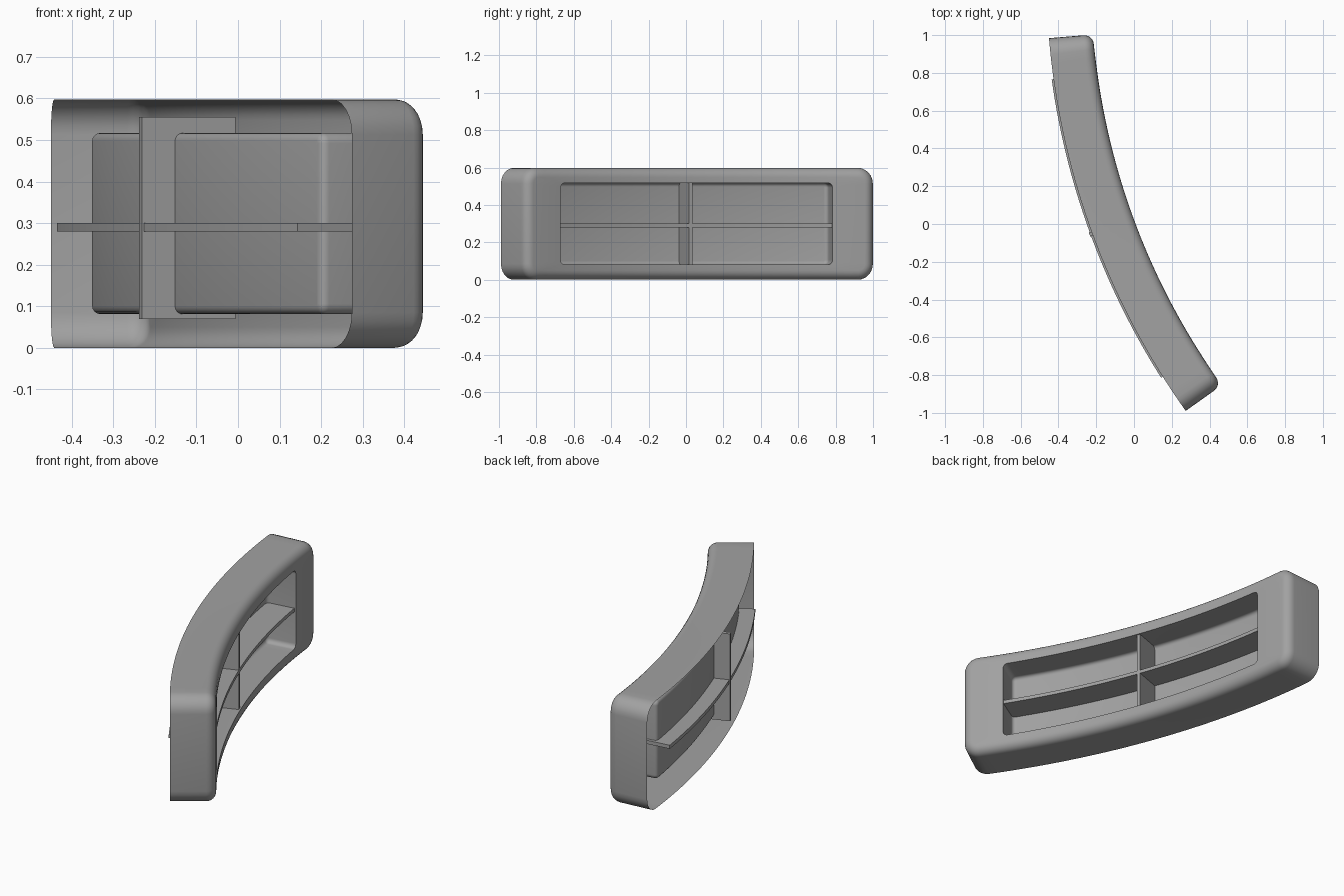
import bpy, bmesh
from math import sin, cos, pi, radians

cube = bpy.data.objects.get("Cube")
if cube:
    bpy.data.objects.remove(cube, do_unlink=True)

CX, CY = 3.506, 1.316            # centre of the plan arc
R_BACK, R_FRONT = 3.97, 3.737    # open back rim and concave front face
R_PANEL = 3.9                    # floor of the recess
MID_ANGLE = radians(20.15)
MID_Z = 0.299

grey = bpy.data.materials.new("plain_grey")
grey.use_nodes = True
grey.diffuse_color = (0.36, 0.36, 0.36, 1)
grey.node_tree.nodes["Principled BSDF"].inputs["Base Color"].default_value = (0.36, 0.36, 0.36, 1)


def bend(angle, r, z):
    """Place a point on the plan arc."""
    return (CX - r * cos(angle), CY - r * sin(angle), z)


def finish(bm, name):
    mesh = bpy.data.meshes.new(name)
    bm.to_mesh(mesh)
    bm.free()
    mesh.materials.append(grey)
    obj = bpy.data.objects.new(name, mesh)
    bpy.context.collection.objects.link(obj)
    bpy.ops.object.select_all(action='DESELECT')
    obj.select_set(True)
    bpy.context.view_layer.objects.active = obj
    bpy.ops.object.shade_smooth_by_angle(angle=radians(32))


def rounded_loop(bm, half_angle, half_z, corner, r, inset=0.0, steps=6, along=40):
    """Rounded rectangle wrapped on the arc; upper half then its mirror."""
    hs = half_angle * R_BACK - inset
    hz = half_z - inset
    c = max(corner - inset, 0.004)
    arc = [pi / 2 * i / steps for i in range(steps + 1)]
    upper = [(hs - c + c * cos(t), hz - c + c * sin(t)) for t in arc]
    straight = [((hs - c) * (1 - 2 * i / along), hz) for i in range(1, along)]
    left = [(-s, z) for s, z in reversed(upper)]
    upper = upper + straight + left
    pts = upper + [(s, -z) for s, z in reversed(upper)]
    return [bm.verts.new(bend(MID_ANGLE + s / R_BACK, r, MID_Z + z)) for s, z in pts]


# Open-backed curved housing with a rounded front and a recessed panel
bm = bmesh.new()
body = (radians(15.35), 0.299, 0.085)
pocket = (radians(11.95), 0.218, 0.025)
BEVEL, FILLET = 0.05, 0.02
loops = [rounded_loop(bm, *body, R_BACK)]
for i in range(7):
    t = pi / 2 * i / 6
    loops.append(rounded_loop(bm, *body, R_FRONT + BEVEL * (1 - sin(t)), BEVEL * (1 - cos(t))))
loops.append(rounded_loop(bm, *pocket, R_FRONT))
for i in range(5):
    t = pi / 2 * i / 4
    loops.append(rounded_loop(bm, *pocket, R_PANEL - FILLET * (1 - sin(t)), FILLET * (1 - cos(t))))
n = len(loops[0])
for a, b in zip(loops, loops[1:]):
    for i in range(n):
        j = (i + 1) % n
        bm.faces.new((a[i], b[i], b[j], a[j]))
floor = loops[-1]
for i in range(n // 2 - 1):
    bm.faces.new((floor[n - 1 - i], floor[n - 2 - i], floor[i + 1], floor[i]))
finish(bm, "curved_housing")


def curved_plate(name, half_angle, r_in, r_out, z0, z1, segments):
    """Solid plate following the arc."""
    bm = bmesh.new()
    rings = []
    for i in range(segments + 1):
        a = MID_ANGLE + half_angle * (2 * i / segments - 1)
        corners = ((r_in, z0), (r_out, z0), (r_out, z1), (r_in, z1))
        rings.append([bm.verts.new(bend(a, r, z)) for r, z in corners])
    for a, b in zip(rings, rings[1:]):
        for i in range(4):
            j = (i + 1) % 4
            bm.faces.new((a[i], a[j], b[j], b[i]))
    bm.faces.new(rings[0])
    bm.faces.new(rings[-1])
    bmesh.ops.recalc_face_normals(bm, faces=bm.faces)
    finish(bm, name)


# Crossed divider bars passing through the panel
curved_plate("horizontal_bar", radians(12.2), 3.745, 3.98, 0.28, 0.30, 40)
curved_plate("vertical_bar", radians(0.15), 3.745, 3.985, 0.07, 0.555, 1)
